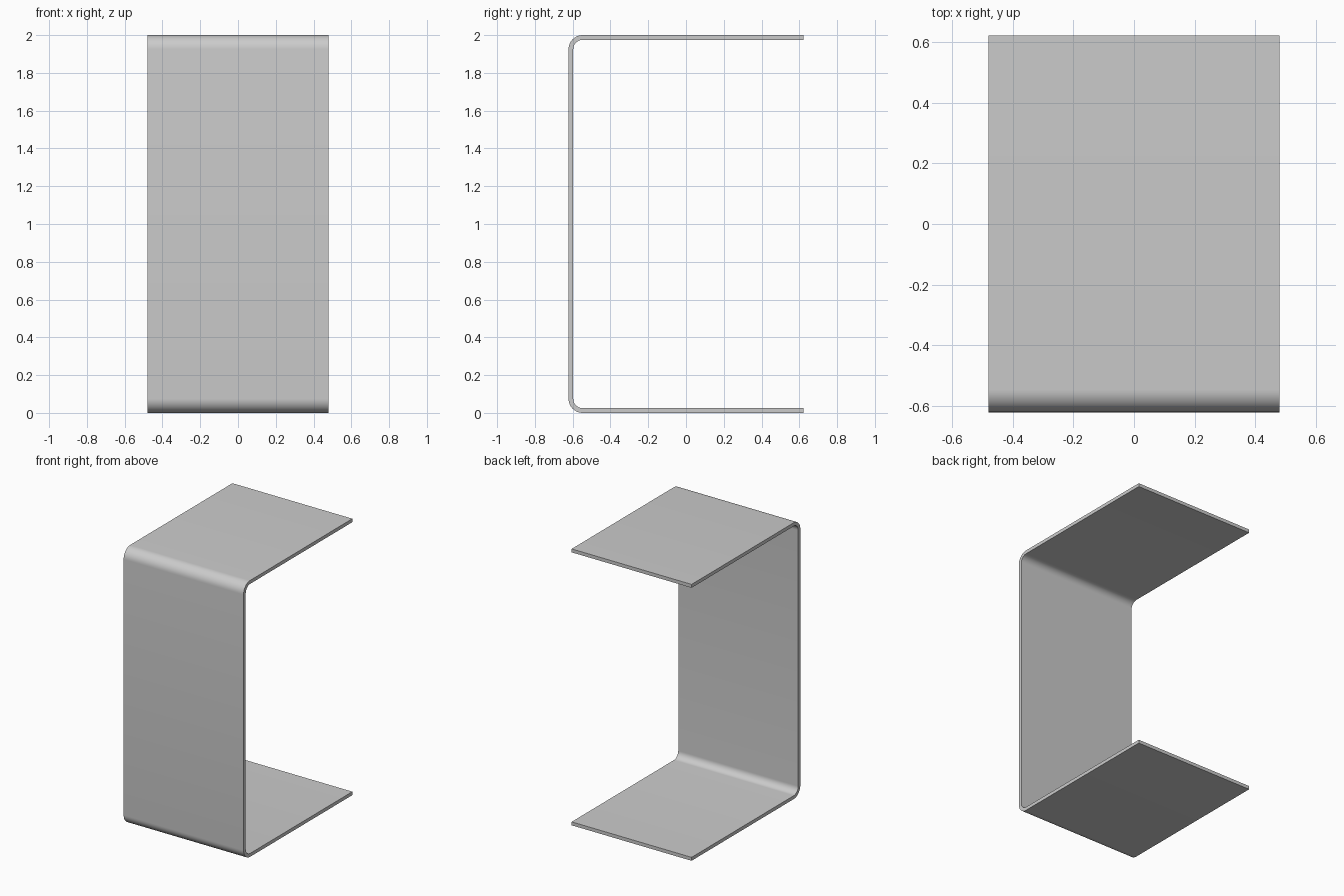
import bpy, bmesh, math

if "Cube" in bpy.data.objects:
    bpy.data.objects.remove(bpy.data.objects["Cube"])

HALF_W, HALF_D, HEIGHT = 0.48, 0.622, 2.0
THICK, RADIUS, STEPS = 0.025, 0.075, 10


def c_path(inset):
    """C-shaped side profile (y, z), offset inwards from the outer skin."""
    r = RADIUS - inset
    cy = -HALF_D + RADIUS
    pts = [(HALF_D, inset)]
    for cz, start in ((RADIUS, 270), (HEIGHT - RADIUS, 180)):
        for i in range(STEPS + 1):
            a = math.radians(start - 90 * i / STEPS)
            pts.append((cy + r * math.cos(a), cz + r * math.sin(a)))
    pts.append((HALF_D, HEIGHT - inset))
    return pts


# Bent sheet: quad strips along the outer and inner skins, rims and ends
bm = bmesh.new()
rows = []
for y_outer, y_inner in zip(c_path(0), c_path(THICK)):
    rows.append([bm.verts.new((x, *p)) for x, p in (
        (-HALF_W, y_outer), (HALF_W, y_outer),
        (HALF_W, y_inner), (-HALF_W, y_inner))])
for a, b in zip(rows, rows[1:]):
    for k in range(4):
        n = (k + 1) % 4
        bm.faces.new((a[k], a[n], b[n], b[k]))
bm.faces.new(rows[0])
bm.faces.new(rows[-1])
bmesh.ops.recalc_face_normals(bm, faces=bm.faces)

mesh = bpy.data.meshes.new("c_shaped_table")
bm.to_mesh(mesh)
bm.free()
table = bpy.data.objects.new("c_shaped_table", mesh)
bpy.context.collection.objects.link(table)

# Smooth bends with crisp edges
bpy.context.view_layer.objects.active = table
table.select_set(True)
bpy.ops.object.shade_smooth_by_angle(angle=math.radians(30))
